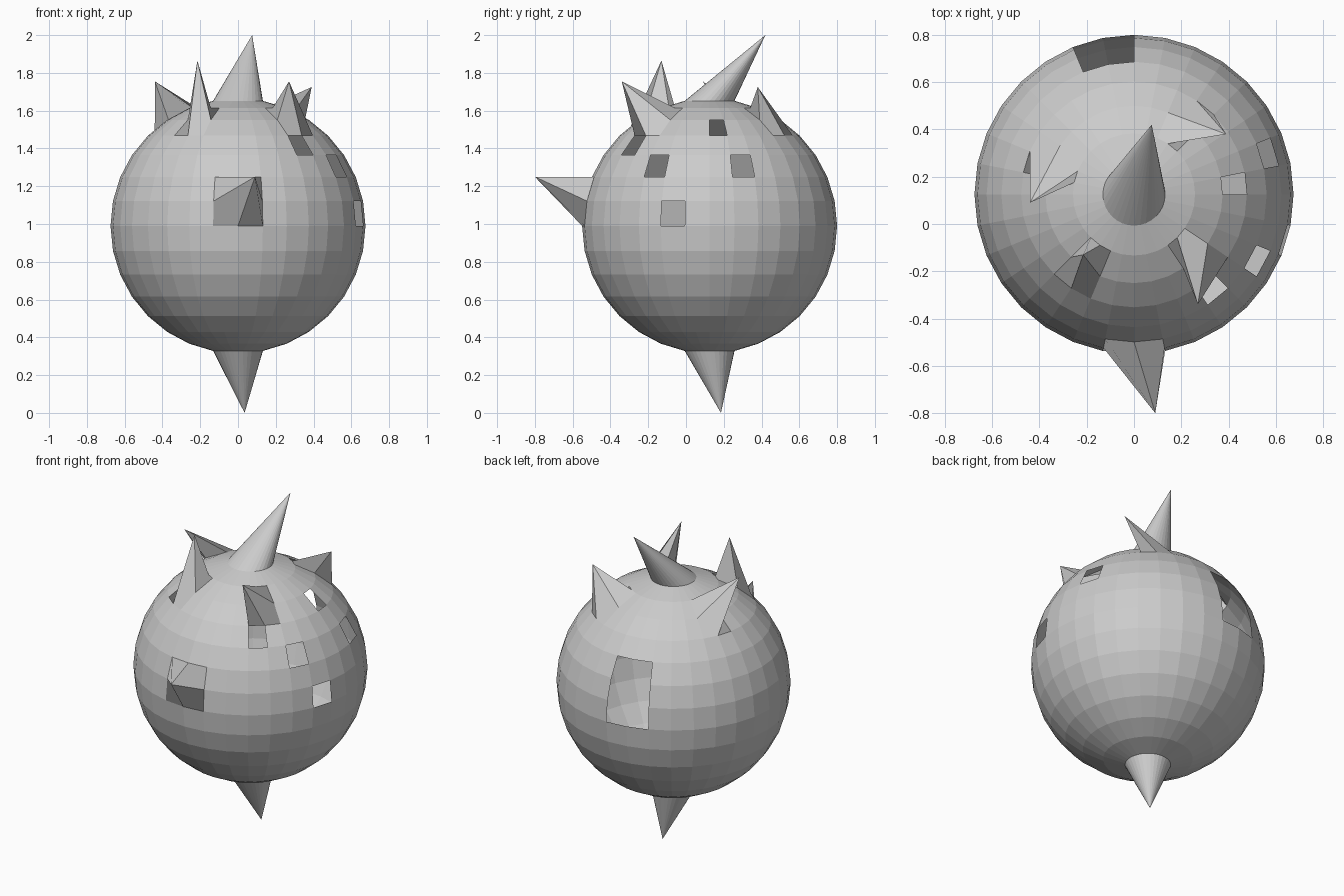
import bpy, bmesh
from math import radians, degrees, sin, cos, atan2, asin
from mathutils import Vector

cube = bpy.data.objects.get("Cube")
if cube:
    bpy.data.objects.remove(cube, do_unlink=True)

RADIUS = 0.675
CENTRE = Vector((0, 0.125, 0.99))
STEP = 11.25          # degrees covered by one face of the sphere


def point(column, row):
    """Point on the sphere at a grid column (from +x) and row (from the equator)."""
    lon, lat = radians(column * STEP), radians(row * STEP)
    return RADIUS * Vector((cos(lat) * cos(lon), cos(lat) * sin(lon), sin(lat)))


# Sphere
bm = bmesh.new()
bmesh.ops.create_uvsphere(bm, u_segments=32, v_segments=16, radius=RADIUS)

# Openings: column, row, columns wide, rows tall
openings = [(-2, 0, 1, 1), (1, 2, 1, 1), (-3, 2, 1, 1),
            (0, 4, 1, 1), (-5, 3, 1, 1), (8, 0, 2, 3)]


def in_opening(face):
    c = face.calc_center_median()
    col = degrees(atan2(c.y, c.x)) / STEP
    row = degrees(asin(c.z / c.length)) / STEP
    return any(a < col < a + w and b < row < b + h for a, b, w, h in openings)


bmesh.ops.delete(bm, geom=[f for f in bm.faces if in_opening(f)], context='FACES')

# Spikes: grid vertex (column, row) pulled out to a tip
spikes = [
    (0, 8, (0.075, 0.42, 2.0)),        # top
    (0, -8, (0.035, 0.185, 0.0)),      # bottom
    (-8, 1, (0.09, -0.80, 1.25)),      # front
    (-11, 5, (-0.215, -0.13, 1.865)),  # front, right side
    (-4, 5, (0.27, -0.34, 1.755)),     # front, left side
    (14, 5, (-0.44, 0.09, 1.755)),     # back, right side
    (5, 5, (0.39, 0.38, 1.725)),       # back, left side
]
picked = [(min(bm.verts, key=lambda v: (v.co - point(c, r)).length), tip)
          for c, r, tip in spikes]
for vert, tip in picked:
    vert.co = Vector(tip) - CENTRE

bmesh.ops.translate(bm, verts=bm.verts, vec=CENTRE)
mesh = bpy.data.meshes.new("spiked_sphere")
bm.to_mesh(mesh)
bm.free()

# Plain grey, flat faces
grey = bpy.data.materials.new("light_grey")
grey.use_nodes = True
colour = (0.6, 0.6, 0.6, 1)
grey.diffuse_color = colour
grey.node_tree.nodes["Principled BSDF"].inputs["Base Color"].default_value = colour
mesh.materials.append(grey)
bpy.context.collection.objects.link(bpy.data.objects.new("spiked_sphere", mesh))
